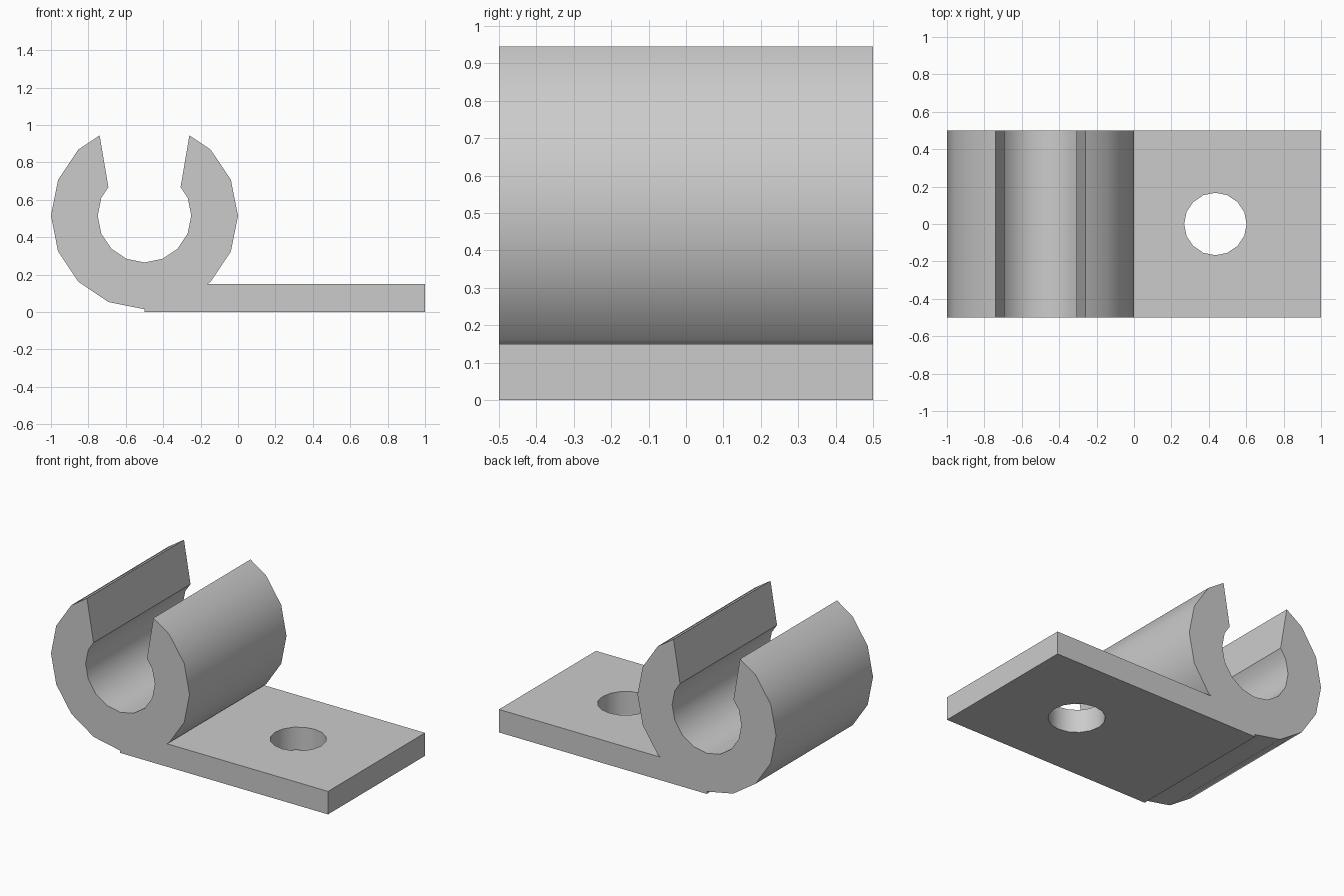
import bpy
import bmesh
from math import cos, sin, radians
from mathutils import Vector

if "Cube" in bpy.data.objects:
    bpy.data.objects.remove(bpy.data.objects["Cube"])

STEP = 22.5                      # ring facets: 16 around
R_OUT, R_IN = 0.5, 0.25
RING_Z, HALF_DEPTH, PLATE = 0.515, 0.5, 0.15

grey = bpy.data.materials.new("plain grey")
grey.use_nodes = True
colour = (0.6, 0.6, 0.6, 1)
grey.diffuse_color = colour
grey.node_tree.nodes["Principled BSDF"].inputs["Base Color"].default_value = colour


def ring(radius, index):
    """Point on the clip ring at a facet corner."""
    a = radians(index * STEP)
    return Vector((-0.5 + radius * cos(a), RING_Z + radius * sin(a)))


def along(a, b, t=0.7):
    return a.lerp(b, t)


def add_object(name, bm):
    bmesh.ops.recalc_face_normals(bm, faces=bm.faces)
    mesh = bpy.data.meshes.new(name)
    bm.to_mesh(mesh)
    bm.free()
    mesh.materials.append(grey)
    obj = bpy.data.objects.new(name, mesh)
    bpy.context.collection.objects.link(obj)
    return obj


# Outline: right jaw, mounting plate, left jaw, then back through the bore
a, b = ring(R_OUT, -2), ring(R_OUT, -3)
foot = a.lerp(b, (a.y - PLATE) / (a.y - b.y))
outline = [along(ring(R_OUT, 2), ring(R_OUT, 3))]
outline += [ring(R_OUT, i) for i in range(2, -3, -1)]
outline += [foot, Vector((1, PLATE)), Vector((1, 0)), Vector((-0.5, 0))]
outline += [ring(R_OUT, i) for i in range(-4, -11, -1)]
outline += [along(ring(R_OUT, 6), ring(R_OUT, 5)),
            along(ring(R_IN, 7), ring(R_IN, 6))]
outline += [ring(R_IN, i) for i in range(-9, 2)]
outline += [along(ring(R_IN, 1), ring(R_IN, 2))]

# Extruded clip bracket
bm = bmesh.new()
face = bm.faces.new([bm.verts.new((p.x, -HALF_DEPTH, p.y)) for p in outline])
ext = bmesh.ops.extrude_face_region(bm, geom=[face], use_keep_orig=True)
moved = [v for v in ext["geom"] if isinstance(v, bmesh.types.BMVert)]
bmesh.ops.translate(bm, verts=moved, vec=(0, 2 * HALF_DEPTH, 0))
bracket = add_object("clip_bracket", bm)

# Screw hole
bm = bmesh.new()
bmesh.ops.create_cone(bm, cap_ends=True, segments=16, radius1=0.167,
                      radius2=0.167, depth=0.6)
cutter = add_object("screw_hole_cutter", bm)
cutter.location = (0.435, 0, PLATE / 2)
cutter.hide_render = True

hole = bracket.modifiers.new("screw_hole", 'BOOLEAN')
hole.operation = 'DIFFERENCE'
hole.solver = 'EXACT'
hole.object = cutter
bpy.ops.object.select_all(action='DESELECT')
bpy.context.view_layer.objects.active = bracket
bracket.select_set(True)
bpy.ops.object.modifier_apply(modifier=hole.name)
bpy.data.objects.remove(cutter)

# Rounded walls smooth, corners crisp
bpy.ops.object.shade_smooth_by_angle(angle=radians(30))
